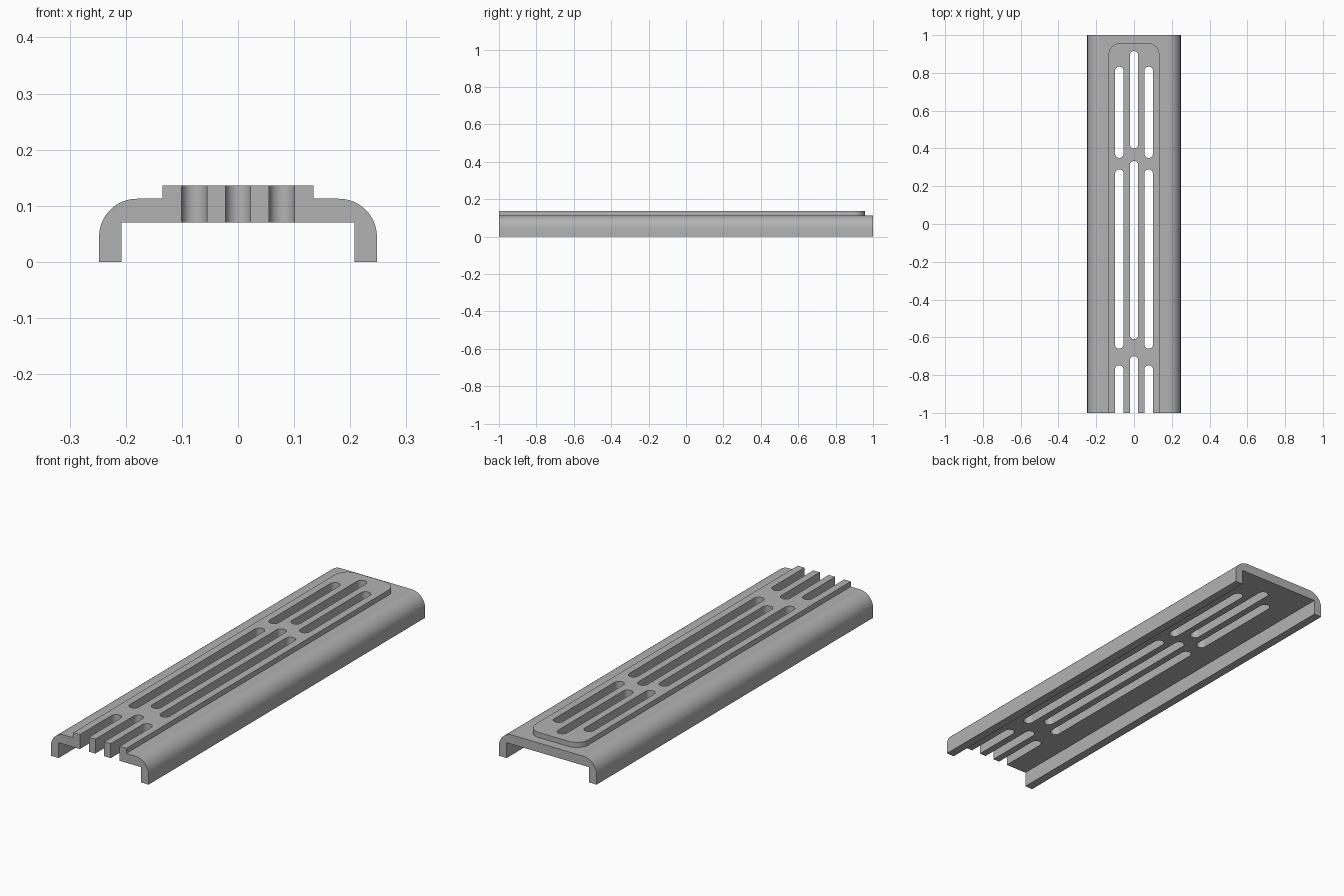
import bpy, bmesh
from math import sin, cos, pi, radians
from mathutils import Vector

if "Cube" in bpy.data.objects:
    bpy.data.objects.remove(bpy.data.objects["Cube"])

HALF_W, INNER_W = 0.2475, 0.208
UNDER, DECK, TOP = 0.07, 0.1125, 0.136
BEND = 0.0675
SLOT_R, SLOT_GAP = 0.0225, 0.078

grey = bpy.data.materials.new("plain grey")
grey.use_nodes = True
colour = (0.45, 0.45, 0.45, 1)
grey.diffuse_color = colour
grey.node_tree.nodes["Principled BSDF"].inputs["Base Color"].default_value = colour


def arc(cx, cy, r, start, end, steps=16):
    angles = [radians(start + (end - start) * i / steps) for i in range(steps + 1)]
    return [(cx + r * cos(a), cy + r * sin(a)) for a in angles]


def prism(bm, points, offset):
    """Extrude a closed outline of 3D points along offset."""
    face = bm.faces.new([bm.verts.new(p) for p in points])
    new = bmesh.ops.extrude_face_region(bm, geom=[face])["geom"]
    verts = [v for v in new if isinstance(v, bmesh.types.BMVert)]
    bmesh.ops.translate(bm, verts=verts, vec=Vector(offset))


def make_object(name, prisms):
    bm = bmesh.new()
    for points, offset in prisms:
        prism(bm, points, offset)
    bmesh.ops.recalc_face_normals(bm, faces=bm.faces)
    mesh = bpy.data.meshes.new(name)
    bm.to_mesh(mesh)
    bm.free()
    mesh.materials.append(grey)
    obj = bpy.data.objects.new(name, mesh)
    bpy.context.collection.objects.link(obj)
    return obj


def combine(target, tool, operation):
    tool.hide_render = True
    mod = target.modifiers.new(operation.lower(), "BOOLEAN")
    mod.operation, mod.solver, mod.object = operation, "EXACT", tool
    bpy.context.view_layer.objects.active = target
    bpy.ops.object.modifier_apply(modifier=mod.name)
    bpy.data.objects.remove(tool)


# Channel cover: bent sheet profile run along y
right = [(INNER_W, UNDER), (INNER_W, 0), (HALF_W, 0)]
right += arc(HALF_W - BEND, DECK - BEND, BEND, 0, 90, 24)
profile = right + [(-x, z) for x, z in reversed(right)]
cover = make_object("vent_cover", [([(x, -1, z) for x, z in profile], (0, 2, 0))])

# Raised panel with two rounded corners at the back
w, back, r = 0.1345, 0.957, 0.06
corner = arc(w - r, back - r, r, 0, 90)
half = [(w, -1)] + corner
outline = half + [(-x, y) for x, y in reversed(half)]
z0 = DECK - 0.02
panel = make_object("raised_panel", [([(x, y, z0) for x, y in outline], (0, 0, TOP - z0))])
combine(cover, panel, "UNION")

# Round-ended slots, the front ones running out of the open end
side = [(0.35, 0.833), (-0.66, 0.289), (-1.1, -0.748)]
middle = [(0.40, 0.915), (-0.61, 0.334), (-1.1, -0.70)]
slots = []
for x, spans in ((-SLOT_GAP, side), (0, middle), (SLOT_GAP, side)):
    for y0, y1 in spans:
        ends = arc(x, y1 - SLOT_R, SLOT_R, 0, 180) + arc(x, y0 + SLOT_R, SLOT_R, 180, 360)
        slots.append(([(px, py, 0.03) for px, py in ends], (0, 0, 0.2)))
combine(cover, make_object("slot_cutter", slots), "DIFFERENCE")

# Smooth bends, flat faces kept true
bpy.ops.object.select_all(action="DESELECT")
cover.select_set(True)
bpy.context.view_layer.objects.active = cover
bpy.ops.object.shade_smooth_by_angle(angle=radians(30))
weighted = cover.modifiers.new("flat_face_normals", "WEIGHTED_NORMAL")
weighted.keep_sharp = True
